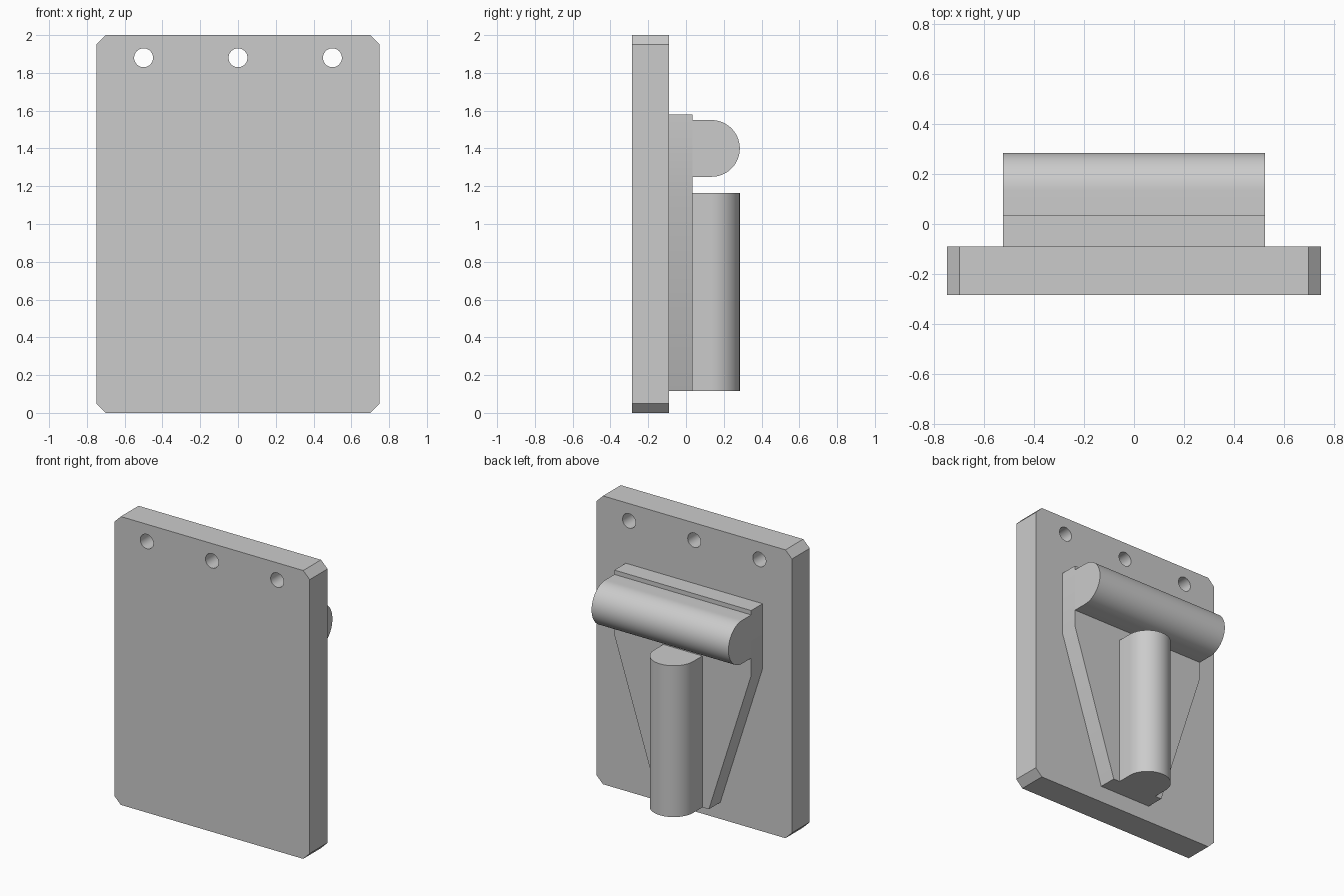
import bpy
import bmesh
from math import pi, sin, cos
from mathutils import Vector

cube = bpy.data.objects.get("Cube")
if cube:
    bpy.data.objects.remove(cube, do_unlink=True)

grey = bpy.data.materials.new("plain_grey")
grey.use_nodes = True
colour = (0.6, 0.6, 0.6, 1)
grey.diffuse_color = colour
grey.node_tree.nodes["Principled BSDF"].inputs["Base Color"].default_value = colour

# Depth levels from front to back
FRONT, PLATE_BACK, WEDGE_BACK, ROUND_BACK = -0.285, -0.09, 0.035, 0.285
RADIUS = 0.15


def prism(name, outline, sweep):
    """Sweep a closed 3D outline along a vector into a solid."""
    bm = bmesh.new()
    face = bm.faces.new([bm.verts.new(p) for p in outline])
    swept = bmesh.ops.extrude_face_region(bm, geom=[face])["geom"]
    verts = [v for v in swept if isinstance(v, bmesh.types.BMVert)]
    bmesh.ops.translate(bm, verts=verts, vec=Vector(sweep))
    bmesh.ops.recalc_face_normals(bm, faces=bm.faces)
    mesh = bpy.data.meshes.new(name)
    bm.to_mesh(mesh)
    bm.free()
    mesh.materials.append(grey)
    obj = bpy.data.objects.new(name, mesh)
    bpy.context.collection.objects.link(obj)
    return obj


def smooth(obj):
    bpy.ops.object.select_all(action='DESELECT')
    obj.select_set(True)
    bpy.context.view_layer.objects.active = obj
    bpy.ops.object.shade_smooth_by_angle()


def mirrored(half, y):
    """Complete a right-hand (x, z) outline with its mirror image."""
    points = half + [(-x, z) for x, z in reversed(half)]
    return [(x, y, z) for x, z in points]


def round_nose(steps=32):
    """Bar section: flat base at the wedge, half-round at the back."""
    centre = ROUND_BACK - RADIUS
    arc = [(RADIUS * cos(pi * i / steps), centre + RADIUS * sin(pi * i / steps))
           for i in range(steps + 1)]
    return [(RADIUS, WEDGE_BACK)] + arc + [(-RADIUS, WEDGE_BACK)]


# Main plate with clipped corners
w, c = 0.75, 0.05
plate = prism("main_plate",
              mirrored([(w - c, 0), (w, c), (w, 2 - c), (w - c, 2)], FRONT),
              (0, PLATE_BACK - FRONT, 0))

# Three mounting holes through the plate
for x in (-0.5, 0, 0.5):
    ring = [(x + 0.05 * cos(2 * pi * i / 48), -0.5,
             1.88 + 0.05 * sin(2 * pi * i / 48)) for i in range(48)]
    cutter = prism("hole_cutter", ring, (0, 0.6, 0))
    cutter.hide_render = True
    mod = plate.modifiers.new("hole", 'BOOLEAN')
    mod.operation = 'DIFFERENCE'
    mod.solver = 'EXACT'
    mod.object = cutter
    bpy.context.view_layer.objects.active = plate
    bpy.ops.object.modifier_apply(modifier=mod.name)
    bpy.data.objects.remove(cutter, do_unlink=True)

# Tapered backing wedge
wedge = prism("tapered_backing",
              mirrored([(0.2, 0.115), (0.525, 1.13), (0.525, 1.58)], PLATE_BACK),
              (0, WEDGE_BACK - PLATE_BACK, 0))

# Horizontal and vertical round-nosed bars
crossbar = prism("horizontal_bar",
                 [(-0.525, y, 1.4 + s) for s, y in round_nose()], (1.05, 0, 0))
upright = prism("vertical_bar",
                [(s, y, 0.115) for s, y in round_nose()], (0, 0, 1.05))

for part in (plate, wedge, crossbar, upright):
    smooth(part)
